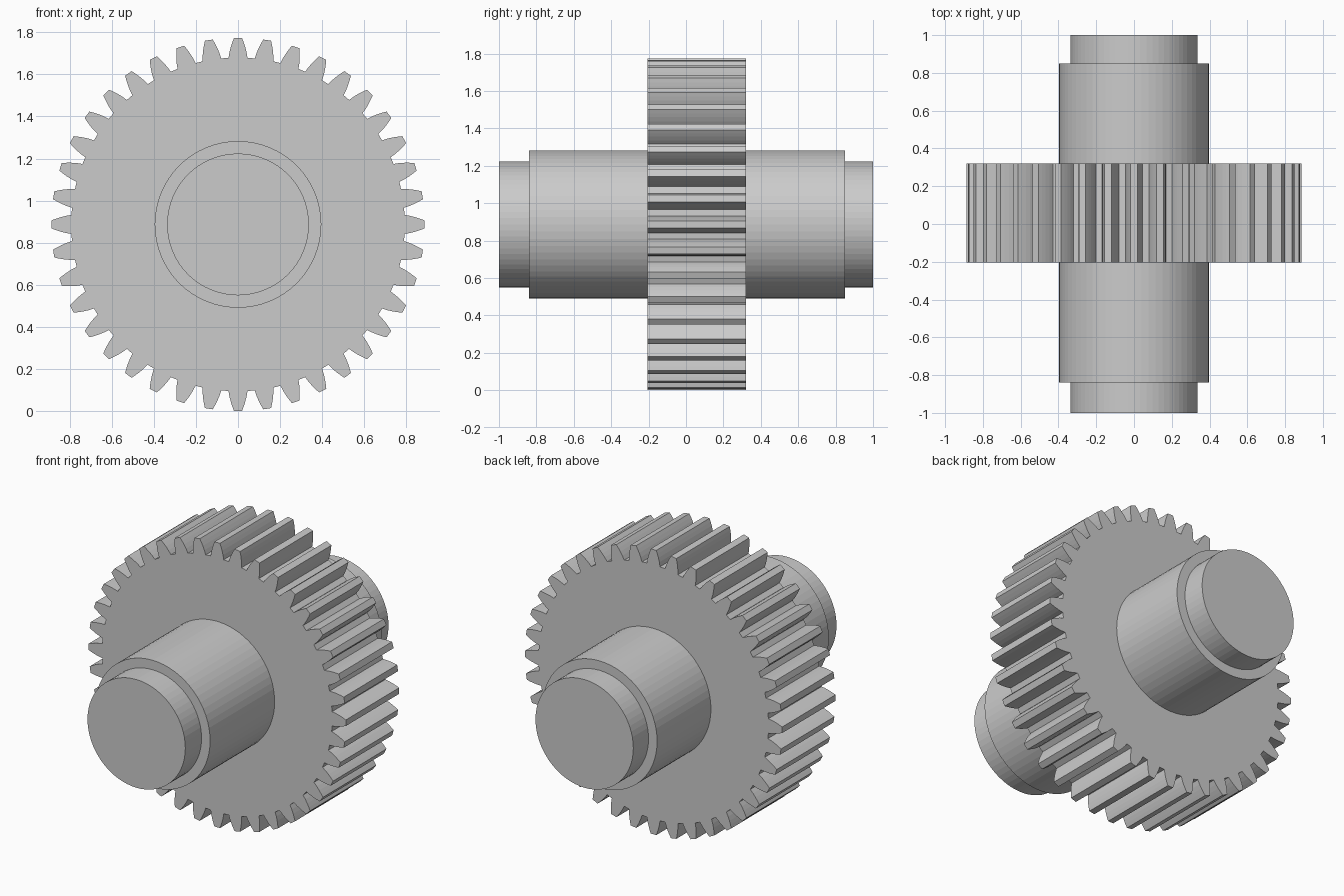
import bpy, bmesh
from math import sin, cos, pi

if "Cube" in bpy.data.objects:
    bpy.data.objects.remove(bpy.data.objects["Cube"])

CENTRE_Z = 0.887
TEETH = 40
SIDES = 64


def make_object(name, bm):
    bmesh.ops.recalc_face_normals(bm, faces=bm.faces)
    mesh = bpy.data.meshes.new(name)
    bm.to_mesh(mesh)
    bm.free()
    obj = bpy.data.objects.new(name, mesh)
    obj.location.z = CENTRE_Z
    bpy.context.collection.objects.link(obj)
    return obj


def loft(name, rings):
    """Skin equal-length rings of points and cap both ends."""
    bm = bmesh.new()
    loops = [[bm.verts.new(p) for p in ring] for ring in rings]
    n = len(loops[0])
    for a, b in zip(loops, loops[1:]):
        for i in range(n):
            j = (i + 1) % n
            bm.faces.new((a[i], a[j], b[j], b[i]))
    bm.faces.new(loops[0])
    bm.faces.new(loops[-1])
    return make_object(name, bm)


def circle(radius, y):
    return [(radius * sin(2 * pi * i / SIDES), y, radius * cos(2 * pi * i / SIDES))
            for i in range(SIDES)]


# Stepped shaft: thick middle with a narrower journal at each end
loft("shaft", [circle(r, y) for r, y in (
    (0.337, -1.0), (0.337, -0.84), (0.396, -0.84),
    (0.396, 0.85), (0.337, 0.85), (0.337, 1.0))])

# Spur gear: one curved tooth flank (radius, half width), mirrored and repeated
flank = [(0.793, 0.0450), (0.820, 0.0405), (0.845, 0.0340),
         (0.866, 0.0270), (0.887, 0.0190)]
tooth = [(r, -w) for r, w in flank] + [(r, w) for r, w in reversed(flank)]
outline = []
for t in range(TEETH):
    for r, w in tooth:
        a = 2 * pi * t / TEETH + w / r
        outline.append((r * sin(a), r * cos(a)))
loft("gear", [[(x, y, z) for x, z in outline] for y in (-0.205, 0.32)])
